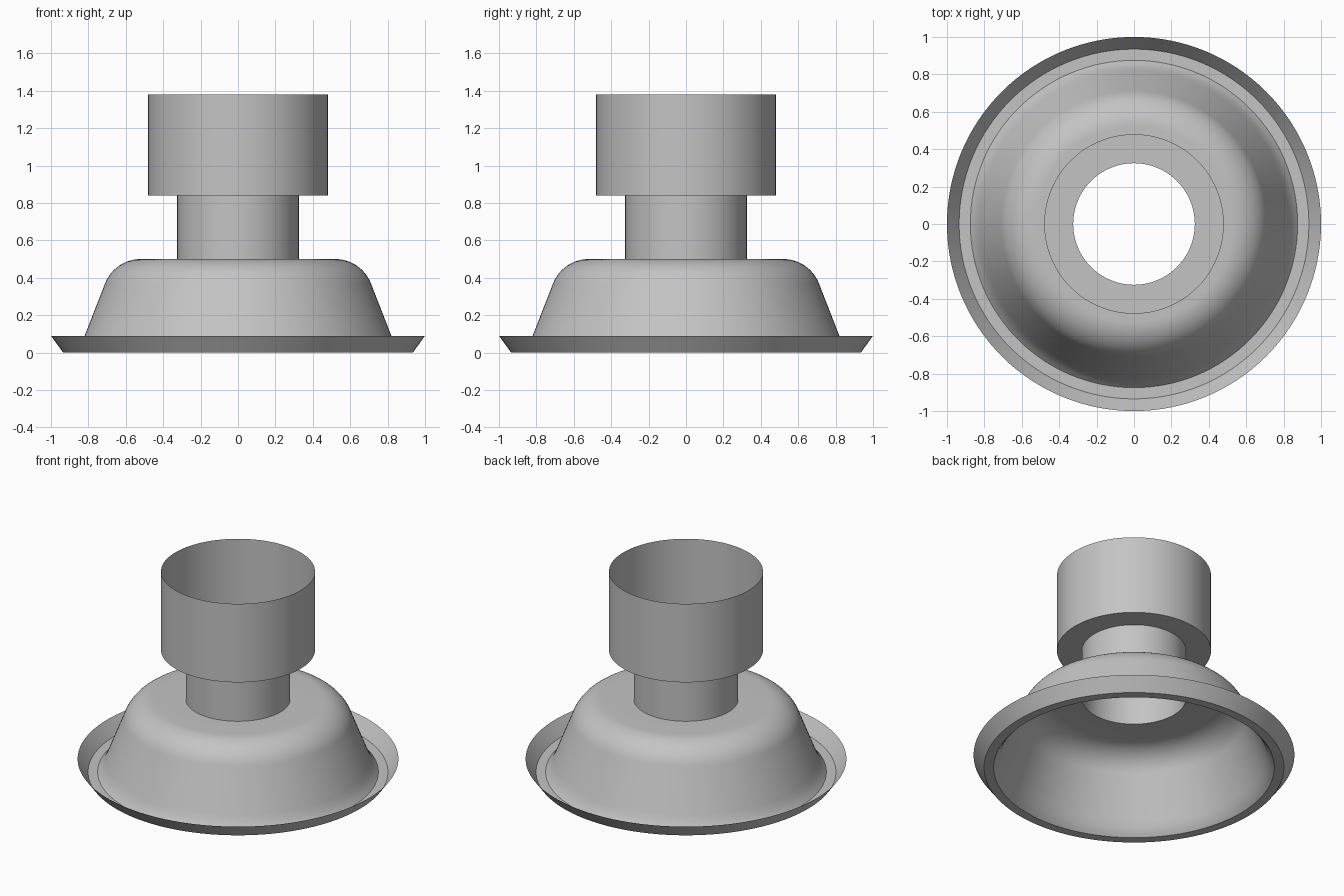
import bpy, math

if "Cube" in bpy.data.objects:
    bpy.data.objects.remove(bpy.data.objects["Cube"], do_unlink=True)

SEGMENTS = 128

# Single plain grey
grey = bpy.data.materials.new("plain grey")
grey.use_nodes = True
colour = (0.55, 0.55, 0.55, 1)
grey.diffuse_color = colour
grey.node_tree.nodes["Principled BSDF"].inputs["Base Color"].default_value = colour


def arc(cx, cz, radius, start, end, steps):
    """Points along an arc in the profile plane, angles in degrees."""
    angles = [math.radians(start + (end - start) * i / steps) for i in range(steps + 1)]
    return [(cx + radius * math.cos(a), cz + radius * math.sin(a)) for a in angles]


def revolve(name, profile):
    """Thin open sheet of revolution around z, from (radius, height) points."""
    verts, faces = [], []
    for r, z in profile:
        for i in range(SEGMENTS):
            a = math.tau * i / SEGMENTS
            verts.append((r * math.cos(a), r * math.sin(a), z))
    for ring in range(len(profile) - 1):
        low, high = ring * SEGMENTS, (ring + 1) * SEGMENTS
        for i in range(SEGMENTS):
            j = (i + 1) % SEGMENTS
            faces.append((low + i, low + j, high + j, high + i))
    mesh = bpy.data.meshes.new(name)
    mesh.from_pydata(verts, [], faces)
    mesh.materials.append(grey)
    obj = bpy.data.objects.new(name, mesh)
    bpy.context.collection.objects.link(obj)
    bpy.ops.object.select_all(action="DESELECT")
    obj.select_set(True)
    bpy.context.view_layer.objects.active = obj
    bpy.ops.object.shade_smooth_by_angle(angle=math.radians(30))
    return obj


# Flared lip and flat foot ring
revolve("flared_rim", [(1.0, 0.09), (0.935, 0), (0.875, 0)])

# Hollow bell: slight flare at the foot, sloped wall, rounded shoulder, flat top
shoulder = arc(0.52, 0.295, 0.205, 21.4, 90, 16)
revolve("bell", [(0.875, 0), (0.857, 0.02), (0.838, 0.05), (0.82, 0.09)]
        + shoulder + [(0.325, 0.5)])

# Open tube between bell and cup
revolve("neck", [(0.325, 0.5), (0.325, 0.84)])

# Open cup with a ring-shaped floor
revolve("cup", [(0.325, 0.84), (0.48, 0.84), (0.48, 1.38)])
